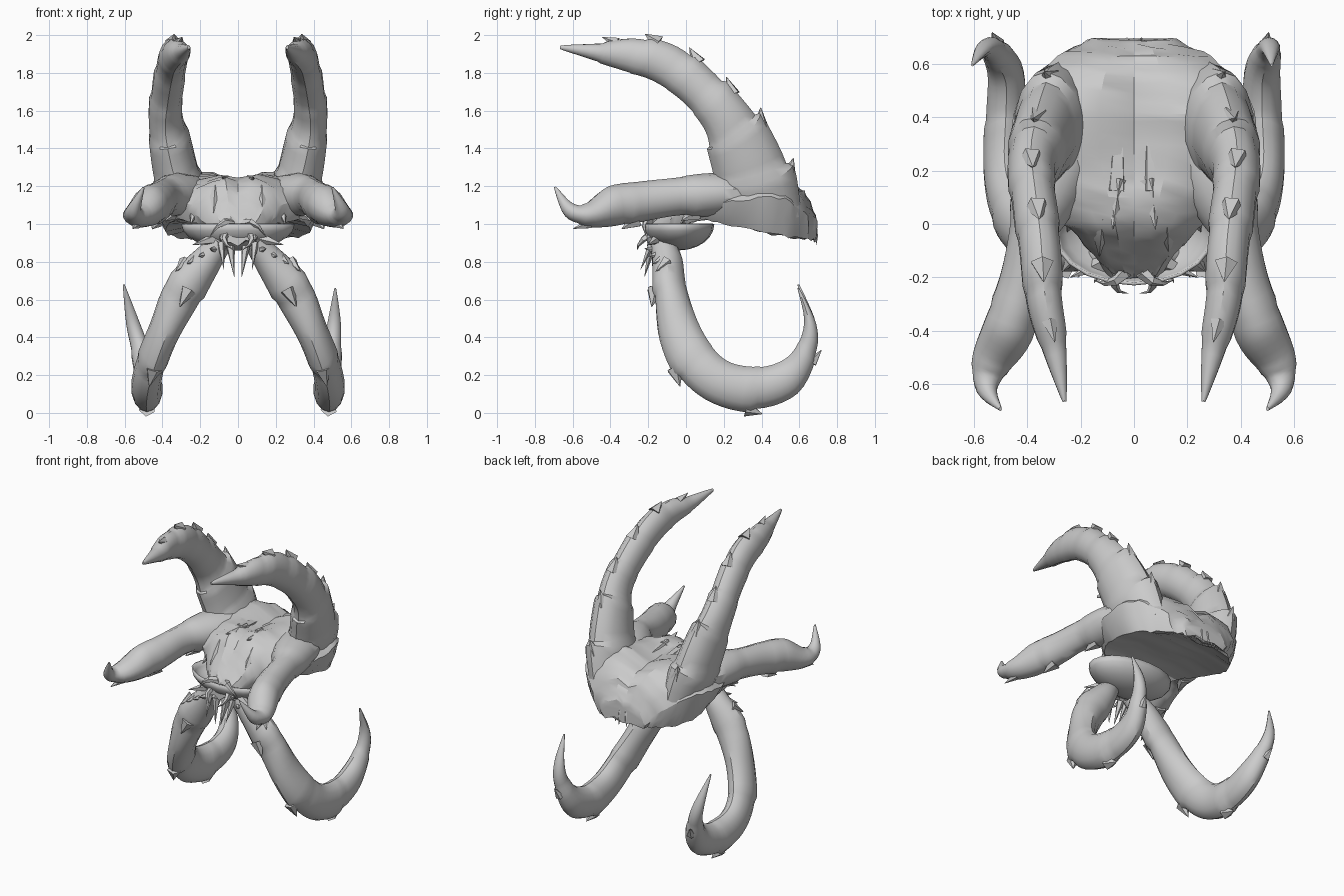
import bpy, bmesh, math, random
from mathutils import Vector

if "Cube" in bpy.data.objects:
    bpy.data.objects.remove(bpy.data.objects["Cube"])

random.seed(4)
mat = bpy.data.materials.new("bone grey")
mat.diffuse_color = (0.6, 0.6, 0.6, 1)
mat.use_nodes = True
mat.node_tree.nodes["Principled BSDF"].inputs["Base Color"].default_value = mat.diffuse_color


def finish(name, bm, angle=32):
    bmesh.ops.recalc_face_normals(bm, faces=bm.faces)
    me = bpy.data.meshes.new(name)
    bm.to_mesh(me)
    bm.free()
    ob = bpy.data.objects.new(name, me)
    bpy.context.collection.objects.link(ob)
    me.materials.append(mat)
    bpy.ops.object.select_all(action='DESELECT')
    bpy.context.view_layer.objects.active = ob
    ob.select_set(True)
    bpy.ops.object.shade_smooth_by_angle(angle=math.radians(angle))
    return ob


def bridge(bm, rings):
    vs = [[bm.verts.new(p) for p in r] for r in rings]
    n = len(vs[0])
    for a, b in zip(vs, vs[1:]):
        for i in range(n):
            bm.faces.new((a[i], a[(i + 1) % n], b[(i + 1) % n], b[i]))
    bm.faces.new(vs[0])
    bm.faces.new(vs[-1])


def spline(st, t):
    i = min(int(t), len(st) - 2)
    f = t - i
    p = [st[max(0, min(len(st) - 1, i + k))] for k in (-1, 0, 1, 2)]
    return [0.5 * (2 * b + (c - a) * f + (2 * a - 5 * b + 4 * c - d) * f * f
                   + (3 * b - a - 3 * c + d) * f ** 3) for a, b, c, d in zip(*p)]


def spike(bm, base, tip, r, bend=(0, 0, 0)):
    base, tip, bend = Vector(base), Vector(tip), Vector(bend)
    d = (tip - base).normalized()
    u = d.orthogonal().normalized()
    w = d.cross(u)
    rings = []
    for t in (0, 0.35, 0.7, 1):
        c = base.lerp(tip, t) + bend * 4 * t * (1 - t)
        s = r * (1 - t * 0.97)
        rings.append([c + s * (math.cos(a) * u + math.sin(a) * w)
                      for a in (k * math.tau / 5 for k in range(5))])
    bridge(bm, rings)


# Limb lofted through stations: x, half width, inner edge y z, outer edge y z
def limb(name, st, sgn, plates, saw=0.16, n=14):
    bm = bmesh.new()
    steps = 5 * (len(st) - 1)
    rings = []
    mids = [Vector((s[0], (s[2] + s[4]) / 2, (s[3] + s[5]) / 2))
            for s in (spline(st, k / 5) for k in range(steps + 1))]
    for k in range(steps + 1):
        x, hw, yi, zi, yo, zo = spline(st, k / 5)
        rad = Vector((0, yo - yi, zo - zi)) / 2
        tan = (mids[min(k + 1, steps)] - mids[max(k - 1, 0)]).normalized()
        side = tan.cross(rad).normalized()
        if side.x < 0:
            side = -side
        # overlapping plates swell towards the tip, then step back
        f = (k / steps * plates) % 1
        g = saw * (f - 0.6) * min(1, k / 4)
        ring = []
        for j in range(n):
            a = math.tau * j / n
            c, s = math.cos(a), math.sin(a)
            q = 1 + g * (0.6 + 0.4 * c)
            lift = tan * rad.length * 0.45 * max(0, f - 0.5) * abs(c) ** 3
            ring.append(mids[k] + rad * c * q + side * s * hw * q * (0.88 + 0.12 * abs(s)) + lift)
        rings.append([Vector((sgn * p.x, p.y, p.z)) for p in ring])
    bridge(bm, rings)
    # thorns on the outer edge where each plate ends
    for m in range(1, plates):
        x, hw, yi, zi, yo, zo = spline(st, m / plates * (len(st) - 1) - 0.1)
        i = int(m / plates * steps)
        tan = (mids[min(i + 1, steps)] - mids[i - 1]).normalized()
        o = Vector((x, yo, zo))
        c = Vector((x, (yi + yo) / 2, (zi + zo) / 2))
        out = (o - c)
        b = c + out * 0.85 - tan * 0.03
        t = o + tan * 0.06 + out.normalized() * 0.02
        spike(bm, (b.x * sgn, b.y, b.z), (t.x * sgn, t.y, t.z), min(0.045, out.length * 0.5))
    finish(name, bm)


horn = [(.27, .13, .16, 1.08, .62, 1.05), (.32, .13, .15, 1.20, .57, 1.28),
        (.36, .11, .13, 1.34, .43, 1.52), (.385, .09, .10, 1.50, .29, 1.67),
        (.37, .085, -.02, 1.65, .13, 1.82), (.35, .08, -.18, 1.76, -.04, 1.94),
        (.335, .07, -.33, 1.81, -.25, 1.985), (.30, .05, -.47, 1.86, -.44, 1.96),
        (.26, .008, -.665, 1.925, -.665, 1.945)]
arm = [(.25, .16, .32, 1.26, .34, 1.04), (.32, .14, .14, 1.27, .16, 1.04),
       (.385, .09, -.06, 1.245, -.04, 1.04), (.42, .09, -.24, 1.225, -.22, 1.015),
       (.47, .10, -.41, 1.20, -.38, .985), (.535, .075, -.52, 1.11, -.52, .99),
       (.55, .04, -.60, 1.11, -.64, 1.04), (.50, .006, -.685, 1.195, -.70, 1.195)]
leg = [(.09, .06, -.06, .91, -.19, .89), (.17, .085, -.02, .82, -.18, .78),
       (.29, .11, .0, .68, -.17, .60), (.39, .085, .06, .49, -.14, .38),
       (.46, .08, .14, .35, -.04, .18), (.485, .08, .24, .265, .14, .05),
       (.48, .08, .40, .245, .37, .01), (.48, .07, .53, .29, .59, .10)]
tips = {1: [(.50, .05, .60, .38, .69, .31), (.51, .035, .625, .50, .69, .47), (.515, .005, .59, .66, .60, .66)],
        -1: [(.52, .05, .60, .38, .69, .31), (.56, .035, .625, .50, .69, .47), (.605, .005, .59, .68, .60, .68)]}
for sgn, label in ((1, "right"), (-1, "left")):
    limb(label + "_horn", horn, sgn, 7)
    limb(label + "_arm", arm, sgn, 4, 0.12)
    limb(label + "_leg", leg + tips[sgn], sgn, 5)

# Carapace: y, top z, shoulder x z, side x z, rim x z, belly z
shell = [(.69, 1.02, .10, 1.01, .16, .97, .14, .91, .91),
         (.64, 1.12, .15, 1.12, .26, 1.04, .22, .92, .93),
         (.55, 1.19, .22, 1.22, .38, 1.12, .32, .93, .97),
         (.42, 1.22, .26, 1.27, .45, 1.14, .38, .95, .99),
         (.25, 1.22, .25, 1.24, .45, 1.12, .37, .99, 1.02),
         (.10, 1.24, .19, 1.23, .38, 1.12, .32, 1.02, 1.02),
         (-.02, 1.19, .13, 1.20, .24, 1.10, .21, 1.0, .98),
         (-.12, 1.08, .10, 1.07, .15, 1.02, .13, .95, .92),
         (-.20, .97, .06, .97, .09, .94, .08, .90, .88)]
bm = bmesh.new()
rings = []
for k in range(4 * (len(shell) - 1) + 1):
    y, zt, ax, az, bx, bz, cx, cz, zb = spline(shell, k / 4)
    half = [(ax * .5, (zt + az) / 2 + .025), (ax, az), ((ax + bx) / 2, (az + bz) / 2 + .02),
            (bx, bz), ((bx + cx) / 2 + .01, (bz + cz) / 2), (cx, cz), (cx * .5, (cz + zb) / 2 + .02)]
    pts = [(0, zt)] + half + [(0, zb)] + [(-x, z) for x, z in reversed(half)]
    rings.append([Vector((x, y + random.uniform(-.008, .008), z + random.uniform(-.008, .008))) for x, z in pts])
bridge(bm, rings)
finish("carapace", bm, 28)

# Open jaw bowl below the front
bm = bmesh.new()
bmesh.ops.create_uvsphere(bm, u_segments=20, v_segments=12, radius=1)
bmesh.ops.delete(bm, geom=[v for v in bm.verts if v.co.z > .05], context='VERTS')
for v in bm.verts:
    v.co = (v.co.x * .30, v.co.y * .19 - .04, 1.0 + v.co.z * .14)
bowl = finish("jaw_bowl", bm)
bowl.modifiers.new("thickness", 'SOLIDIFY').thickness = 0.012

# Mouth fangs, mandibles and face plates
bm = bmesh.new()
for s in (1, -1):
    spike(bm, (s * .04, -.18, .88), (s * .02, -.22, .72), .024)
    spike(bm, (s * .09, -.18, .90), (s * .075, -.24, .76), .022)
    spike(bm, (s * .02, -.17, 1.0), (s * .15, -.21, .93), .03, (0, -.03, .04))
    spike(bm, (s * .06, -.18, .95), (s * .02, -.26, .86), .025, (s * .03, -.02, 0))
    spike(bm, (s * .10, -.14, .93), (s * .24, -.20, .89), .04)
    spike(bm, (s * .12, .05, 1.18), (s * .13, -.12, 1.06), .06, (0, 0, .03))
    spike(bm, (s * .21, .08, 1.15), (s * .25, -.03, 1.0), .06)
    spike(bm, (s * .06, .16, 1.21), (s * .08, -.02, 1.25), .05)
    for k in range(4):
        spike(bm, (s * (.10 + .06 * k), -.13 + .01 * k, .86 - .02 * k),
              (s * (.15 + .06 * k), -.22 + .02 * k, .87 - .04 * k), .035)
finish("mouth_spikes", bm)

# Fringe of teeth along the rear rim, and back ridges
bm = bmesh.new()
for s in (1, -1):
    for k in range(5):
        x = .02 + .035 * k
        spike(bm, (s * x, .65 - .008 * k, 1.03), (s * (x + .01), .69 - .012 * k, .89 + .01 * k), .026, (0, .015, 0))
        spike(bm, (s * (x + .02), .60 - .02 * k, 1.12), (s * (x + .03), .685 - .02 * k, 1.02), .026)
    spike(bm, (s * .07, .12, 1.22), (s * .05, .58, 1.15), .045, (0, 0, .02))
finish("rear_teeth", bm)
